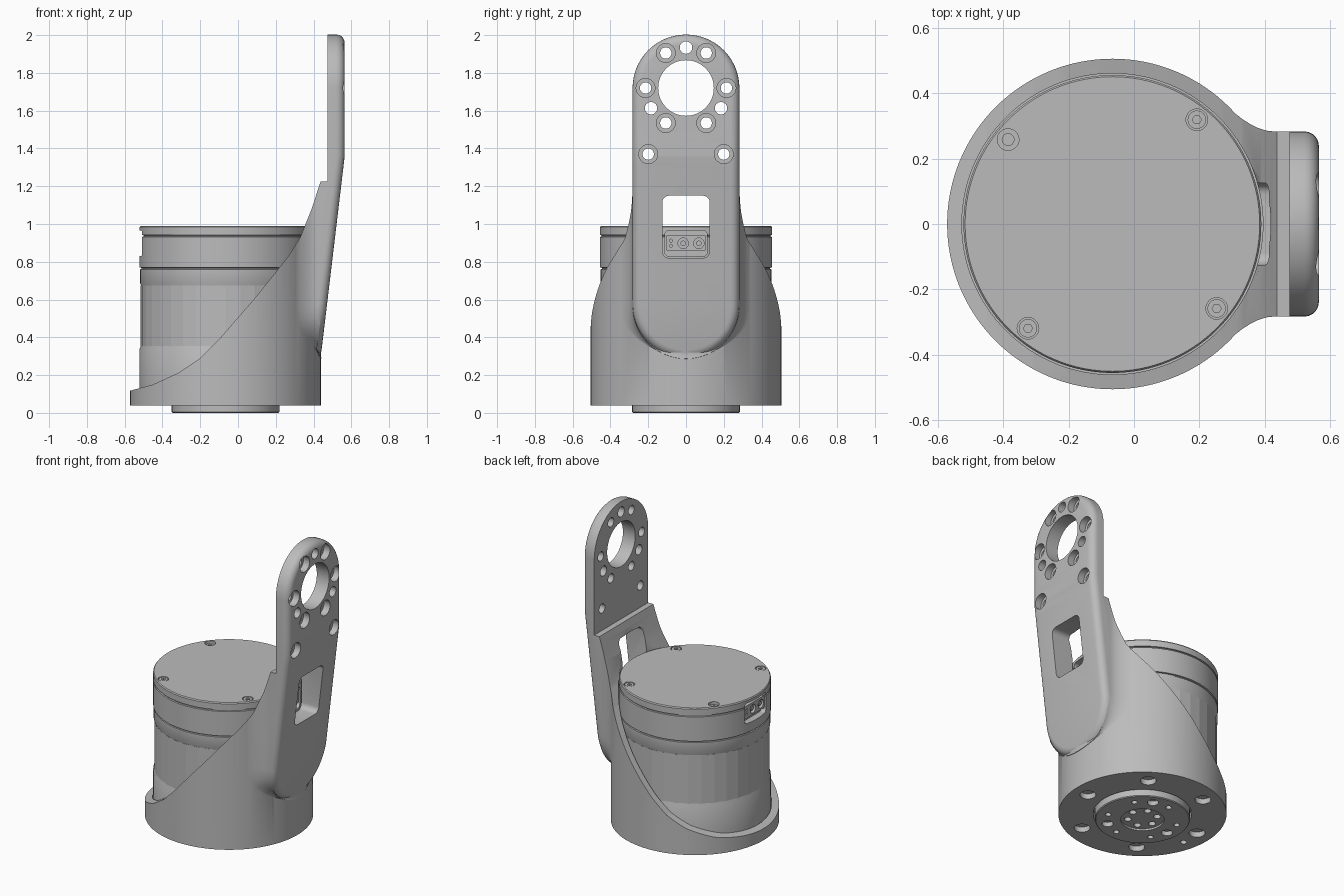
import bpy, bmesh, math
from math import sin, cos, pi, sqrt, radians
from mathutils import Matrix, Vector

old = bpy.data.objects.get("Cube")
if old:
    bpy.data.objects.remove(old)

grey = bpy.data.materials.new("machined grey")
grey.use_nodes = True
grey.diffuse_color = (0.5, 0.5, 0.5, 1)
grey.node_tree.nodes["Principled BSDF"].inputs["Base Color"].default_value = (0.5, 0.5, 0.5, 1)

CX = -0.066                      # axis of the motor and cup
CUP_R, ARM_R = 0.505, 0.283
ARM_LOW, ARM_TOP = 0.57, 1.72    # centres of the arm's round ends
AXIS = Matrix.Translation((CX, 0, 0))


def finish(name, bm):
    bmesh.ops.remove_doubles(bm, verts=bm.verts, dist=1e-5)
    bmesh.ops.recalc_face_normals(bm, faces=bm.faces)
    me = bpy.data.meshes.new(name)
    bm.to_mesh(me)
    bm.free()
    me.materials.append(grey)
    ob = bpy.data.objects.new(name, me)
    bpy.context.collection.objects.link(ob)
    return ob


def lathe(name, profile, places=(AXIS,), n=32):
    """Closed (radius, height) profile turned round z, once per placement."""
    bm = bmesh.new()
    for m in places:
        rings = [[bm.verts.new(m @ Vector((r * cos(2 * pi * i / n), r * sin(2 * pi * i / n), z)))
                  for i in range(n)] if r else [bm.verts.new(m @ Vector((0, 0, z)))] for r, z in profile]
        for a, b in zip(rings, rings[1:]):
            for i in range(n):
                j = (i + 1) % n
                quad = [a[i % len(a)], a[j % len(a)], b[j % len(b)], b[i % len(b)]]
                bm.faces.new(list(dict.fromkeys(quad)))
    return finish(name, bm)


def rod(name, r, z0, z1, places=(AXIS,), n=32):
    return lathe(name, [(0, z0), (r, z0), (r, z1), (0, z1)], places, n)


def prism(name, points, shift):
    bm = bmesh.new()
    f = bm.faces.new([bm.verts.new(p) for p in points])
    ext = bmesh.ops.extrude_face_region(bm, geom=[f])["geom"]
    bmesh.ops.translate(bm, vec=shift, verts=[v for v in ext if isinstance(v, bmesh.types.BMVert)])
    return finish(name, bm)


def combine(ob, other, op="DIFFERENCE"):
    mod = ob.modifiers.new("join", "BOOLEAN")
    mod.operation, mod.solver, mod.object = op, "EXACT", other
    bpy.context.view_layer.objects.active = ob
    bpy.ops.object.modifier_apply(modifier=mod.name)
    bpy.data.objects.remove(other)


def smooth(ob, angle=30):
    bpy.ops.object.select_all(action="DESELECT")
    ob.select_set(True)
    bpy.context.view_layer.objects.active = ob
    bpy.ops.object.shade_smooth_by_angle(angle=radians(angle))


def polar(r, degrees, z=0):
    a = radians(degrees)
    return Matrix.Translation((CX + r * cos(a), r * sin(a), z))


def rounded(w, z0, z1, r):
    """Rounded rectangle in y and z."""
    mid, h = (z0 + z1) / 2, (z1 - z0) / 2
    pts = []
    for k, (sy, sz) in enumerate([(1, 1), (-1, 1), (-1, -1), (1, -1)]):
        for i in range(6):
            a = pi / 2 * (k + i / 5)
            pts.append((sy * (w - r) + r * cos(a), mid + sz * (h - r) + r * sin(a)))
    return pts


def arm_face(z):
    """Outer face of the arm: leaning below, upright above."""
    return 0.435 + 0.13 * min(max((z - 0.27) / 1.09, 0), 1)


def cup_face(y):
    return CX + sqrt(CUP_R ** 2 - y * y)


# Cup wall
body = rod("cup_and_arm", CUP_R, 0.04, 1.3, n=128)

# Arm: rounded-end slab lofted from rings with a soft outer edge
EDGE = 0.045


def half_outline(r):
    low = [(r * sin(a), ARM_LOW - r * cos(a)) for a in [pi / 2 * i / 14 for i in range(15)]]
    high = [(r * cos(a), ARM_TOP + r * sin(a)) for a in [pi / 2 * i / 14 for i in range(15)]]
    low[0], high[-1] = (0, ARM_LOW - r), (0, ARM_TOP + r)
    return low + [(r, z) for z in (0.9, 1.28, 1.36, 1.44)] + high


bm = bmesh.new()
loops = []
steps = [(ARM_R, None)] + [(ARM_R - EDGE * (1 - cos(a)), EDGE * (1 - sin(a)))
                           for a in [pi / 2 * i / 5 for i in range(6)]]
for r, drop in steps:
    half = half_outline(r)
    ring = half + [(-y, z) for y, z in reversed(half[1:-1])]
    loops.append([bm.verts.new((0.28 if drop is None else arm_face(z) - drop, y, z)) for y, z in ring])
n = len(loops[0])
for a, b in zip(loops, loops[1:]):
    for i in range(n):
        bm.faces.new((a[i], a[(i + 1) % n], b[(i + 1) % n], b[i]))
for ring in (loops[0], loops[-1]):
    for i in range(n // 2):
        quad = [ring[i], ring[i + 1], ring[-i - 1], ring[-i % n]]
        bm.faces.new(list(dict.fromkeys(quad)))
combine(body, finish("arm", bm), "UNION")

# Fillet following the arm's edge where it leaves the cup
path = [(-1, 0, 1.3), (-1, 0, 0.95), (-1, 0, 0.75)]
path += [(-cos(a), -sin(a), ARM_LOW) for a in [pi * i / 28 for i in range(29)]]
path += [(1, 0, 0.75), (1, 0, 0.95), (1, 0, 1.3)]
bm = bmesh.new()
sections = []
for ny, nz, zc in path:
    y, z = ny * ARM_R, zc + nz * ARM_R
    r = min(max(arm_face(z) - EDGE * 0.5 - cup_face(y), 0.006), 0.075)
    pts = []
    for a in [pi / 2 * i / 6 for i in range(7)]:
        q = ARM_R + r * (1 - sin(a))
        pts.append((cup_face(ny * q) + r * (1 - cos(a)) - 0.003, ny * q, zc + nz * q))
    q = ARM_R - 0.03
    pts.append((cup_face(ny * q) - 0.003, ny * q, zc + nz * q))
    pts.append((cup_face(y) - 0.04, ny * q, zc + nz * q))
    sections.append([bm.verts.new(p) for p in pts])
m = len(sections[0])
for a, b in zip(sections, sections[1:]):
    for i in range(m):
        bm.faces.new((a[i], a[(i + 1) % m], b[(i + 1) % m], b[i]))
bm.faces.new(sections[0])
bm.faces.new(sections[-1])
combine(body, finish("fillet", bm), "UNION")

# Sweeping cut that lowers the rim away from the arm
sweep = [(-0.58, 0.115), (-0.45, 0.15), (-0.31, 0.215), (-0.2, 0.29), (-0.1, 0.39), (0, 0.505),
         (0.1, 0.62), (0.2, 0.745), (0.27, 0.835), (0.33, 0.93), (0.39, 1.08), (0.437, 1.225),
         (0.475, 1.225), (0.475, 2.2), (-0.8, 2.2), (-0.8, 0.115)]
combine(body, prism("sweep_cutter", [(x, -0.8, z) for x, z in sweep], (0, 1.6, 0)))

# Motor cavity, flared behind the arm, and the flange opening
cavity = [(0, -0.1), (0.295, -0.1), (0.295, 0.09), (0.46, 0.09), (0.46, 1.0),
          (0.497, 1.235), (0.497, 1.4), (0, 1.4)]
combine(body, lathe("cavity_cutter", cavity, n=128))

# Cable window
combine(body, prism("window_cutter", [(0.2, y, z) for y, z in rounded(0.125, 0.82, 1.15, 0.035)], (0.6, 0, 0)))


# Arm holes: bearing hole, counterbored screw holes and plain pin holes
def arm_place(y, z):
    return Matrix.Translation((0.565, y, z)) @ Matrix.Rotation(-pi / 2, 4, "Y")


ring = [arm_place(0.214 * cos(pi * k / 3), ARM_TOP + 0.214 * sin(pi * k / 3)) for k in range(6)]
ring += [arm_place(s * 0.2, 1.37) for s in (-1, 1)]
bore = [(0, -0.05), (0.05, -0.05), (0.05, 0.045), (0.03, 0.045), (0.03, 0.15), (0, 0.15)]
combine(body, lathe("screw_cutter", bore, ring))
combine(body, rod("bearing_cutter", 0.147, -0.05, 0.15, [arm_place(0, ARM_TOP)], 64))
pins = [arm_place(0.214 * cos(a), ARM_TOP + 0.214 * sin(a)) for a in (pi / 2, pi * 7 / 6, -pi / 6)]
combine(body, rod("pin_cutter", 0.033, -0.05, 0.15, pins))

# Mounting holes under the cup
combine(body, rod("mount_cutter", 0.048, 0, 0.075, [polar(0.4, 60 * k - 5) for k in range(6)]))
combine(body, rod("locating_cutter", 0.02, 0, 0.07, [polar(0.42, 194)]))
smooth(body)

# Motor housing with grooves and a slimmer waist
housing = [(0, 0.1), (0.455, 0.1), (0.455, 0.34), (0.44, 0.37), (0.44, 0.66), (0.452, 0.685),
           (0.452, 0.76), (0.445, 0.762), (0.445, 0.768), (0.455, 0.77), (0.455, 0.932),
           (0.447, 0.934), (0.447, 0.94), (0.455, 0.942), (0.455, 0.983), (0.45, 0.99), (0, 0.99)]
motor = lathe("motor_housing", housing, n=128)
for s in (-1, 1):
    pocket = [(CX + s * 0.41, y, z) for y, z in rounded(0.112, 0.83, 0.965, 0.02)]
    combine(motor, prism("socket_cutter", pocket, (s * 0.1, 0, 0)))
screws = [polar(0.41, 51 + 90 * k, 0.99) for k in range(4)]
combine(motor, rod("cover_cutter", 0.033, -0.02, 0.05, screws))
combine(motor, rod("open_hole_cutter", 0.018, -0.06, 0.0, screws[1:2]))
smooth(motor)

# Faceted waist band
rod("waist_band", 0.449, 0.35, 0.675, n=36)

# Cover screws with hexagonal sockets
heads = [screws[0]] + screws[2:]
cover = rod("cover_screws", 0.028, -0.025, -0.002, heads)
combine(cover, rod("hex_cutter", 0.014, -0.015, 0.05, heads, 6))
smooth(cover)

# Connectors at both ends: a two-pin header and a pair of round sockets
for s, side in ((1, "arm_side"), (-1, "open_side")):
    plug = prism(side + "_connector", [(CX + s * 0.4, y, z) for y, z in rounded(0.105, 0.858, 0.94, 0.008)],
                 (s * 0.035, 0, 0))

    def plug_place(y, z):
        return Matrix.Translation((CX + s * 0.435, s * y, z)) @ Matrix.Rotation(-s * pi / 2, 4, "Y")
    combine(plug, lathe("round_cutter", [(0, -0.01), (0.028, -0.01), (0.028, 0.02), (0.014, 0.02),
                                         (0.014, 0.005), (0, 0.005)],
                        [plug_place(-0.015, 0.898), plug_place(0.068, 0.898)], 20))
    combine(plug, rod("pin_cutter", 0.008, -0.01, 0.02, [plug_place(-0.08, z) for z in (0.885, 0.912)], 12))
    smooth(plug)

# Output flange underneath
flange = lathe("output_flange", [(0, 0.012), (0.13, 0.012), (0.13, 0), (0.28, 0), (0.285, 0.005),
                                 (0.285, 0.12), (0, 0.12)], n=96)
combine(flange, rod("large_cutter", 0.034, -0.02, 0.03, [polar(0.215, 67 + 120 * k) for k in range(3)]))
combine(flange, rod("small_cutter", 0.018, -0.02, 0.04, [polar(0.215, 37 + 60 * k) for k in range(6)], 16))
combine(flange, rod("hub_cutter", 0.022, -0.02, 0.04, [polar(0.09, 60 * k + 10) for k in range(6)], 16))
smooth(flange)
